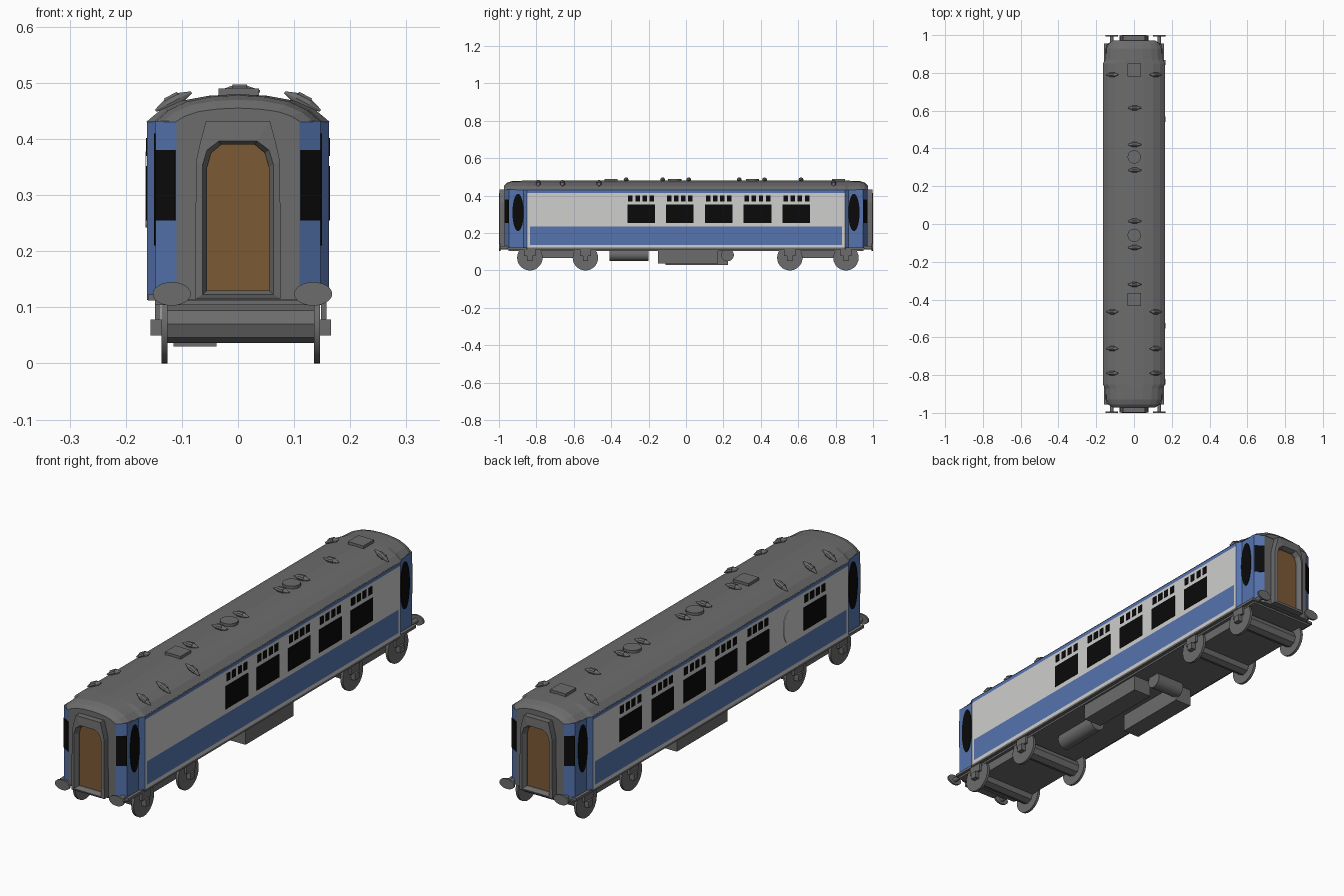
import bpy, bmesh, math
from mathutils import Matrix, Vector

if "Cube" in bpy.data.objects:
    bpy.data.objects.remove(bpy.data.objects["Cube"])


def material(name, rgb):
    m = bpy.data.materials.new(name)
    m.diffuse_color = (*rgb, 1)
    m.use_nodes = True
    m.node_tree.nodes["Principled BSDF"].inputs["Base Color"].default_value = m.diffuse_color
    return m


GREY = material("dark_grey", (0.15, 0.15, 0.15))
CREAM = material("pale_grey", (0.62, 0.62, 0.61))
BLUE = material("blue", (0.09, 0.172, 0.42))
BLACK = material("black", (0.003, 0.003, 0.003))
BROWN = material("brown", (0.2, 0.1, 0.035))


def finish(name, bm, *mats, smooth=False):
    bmesh.ops.recalc_face_normals(bm, faces=bm.faces)
    me = bpy.data.meshes.new(name)
    bm.to_mesh(me)
    bm.free()
    for m in mats:
        me.materials.append(m)
    ob = bpy.data.objects.new(name, me)
    bpy.context.collection.objects.link(ob)
    if smooth:
        bpy.context.view_layer.objects.active = ob
        ob.select_set(True)
        bpy.ops.object.shade_smooth_by_angle(angle=math.radians(35))
        ob.select_set(False)
    return ob


def box(bm, x0, x1, y0, y1, z0, z1):
    c = Vector((x0 + x1, y0 + y1, z0 + z1)) / 2
    bmesh.ops.create_cube(bm, size=1, matrix=Matrix.Translation(c) @ Matrix.Diagonal((x1 - x0, y1 - y0, z1 - z0, 1)))


TURN = {'X': Matrix.Rotation(math.pi / 2, 4, 'Y'), 'Y': Matrix.Rotation(-math.pi / 2, 4, 'X'), 'Z': Matrix.Identity(4)}


def cyl(bm, c, r, depth, axis, seg=24, r2=None, stretch=(1, 1, 1), extra=Matrix.Identity(4)):
    mat = Matrix.Translation(c) @ extra @ Matrix.Diagonal((*stretch, 1)) @ TURN[axis]
    bmesh.ops.create_cone(bm, cap_ends=True, segments=seg, radius1=r, radius2=r if r2 is None else r2,
                          depth=depth, matrix=mat)


def loft(bm, rings, caps=True):
    loops = [[bm.verts.new(p) for p in ring] for ring in rings]
    n = len(loops[0])
    for a, b in zip(loops, loops[1:]):
        for i in range(n):
            bm.faces.new((a[i], a[(i + 1) % n], b[(i + 1) % n], b[i]))
    if caps:
        bm.faces.new(loops[0])
        bm.faces.new(loops[-1])


# body shell: plan outline lofted through the paint levels
quarter = [(0.162, 0.835), (0.162, 0.85), (0.147, 0.87), (0.147, 0.947), (0.11, 0.97)]
half = quarter + [(-x, y) for x, y in reversed(quarter)]
plan = half + [(-x, -y) for x, y in half]
levels = [0.113, 0.122, 0.137, 0.235, 0.415, 0.432]
bm = bmesh.new()
loft(bm, [[(x, y, z) for x, y in plan] for z in levels])
for f in bm.faces:
    c = f.calc_center_median()
    if c.z < 0.122 or len(f.verts) > 4 or abs(c.x) < 0.1:
        f.material_index = 0
    elif abs(c.y) > 0.85 or c.z > 0.415 or (abs(c.y) < 0.83 and 0.137 < c.z < 0.235):
        f.material_index = 2
    else:
        f.material_index = 1
finish("body", bm, GREY, CREAM, BLUE)

# roof with rounded-down ends
prof = [(1, 0), (0.84, 0.022), (0.62, 0.038), (0.32, 0.047), (0, 0.05)]
prof += [(-a, b) for a, b in reversed(prof[:-1])]
ends = [(0.972, 0.112, 0.5), (0.955, 0.135, 0.8), (0.93, 0.147, 0.96), (0.87, 0.152, 1), (0.85, 0.164, 1)]
stations = [(-y, w, s) for y, w, s in ends] + ends[::-1]
bm = bmesh.new()
loft(bm, [[(w * a, y, 0.43 + s * b) for a, b in prof] for y, w, s in stations])
finish("roof", bm, GREY)

# side windows, each with four small lights above
bm = bmesh.new()
right = [-0.24, -0.033, 0.175, 0.382, 0.59]
left = [0.6, 0.388, 0.175, -0.035, -0.245, -0.625]
for side, centres in ((1, right), (-1, left)):
    x0, x1 = sorted((side * 0.160, side * 0.164))
    for y in centres:
        box(bm, x0, x1, y - 0.074, y + 0.074, 0.255, 0.352)
        for k in range(4):
            yk = y - 0.057 + 0.038 * k
            box(bm, x0, x1, yk - 0.012, yk + 0.012, 0.37, 0.402)
finish("side_windows", bm, BLACK)

# oval vestibule windows
bm = bmesh.new()
for sx in (1, -1):
    for sy in (1, -1):
        cyl(bm, (sx * 0.1475, sy * 0.898, 0.31), 1, 0.005, 'X', 28, stretch=(1, 0.03, 0.1))
finish("oval_windows", bm, BLACK)

# pale oval pane on the left side
bm = bmesh.new()
cyl(bm, (-0.1625, -0.45, 0.31), 1, 0.004, 'X', 28, stretch=(1, 0.035, 0.068))
finish("oval_pane", bm, CREAM)

# windows filling the angled corners
bm = bmesh.new()
d = Vector((0.023, 0.037, 0)).normalized() * 0.002
for sx in (1, -1):
    for sy in (1, -1):
        ring = [Vector(p) + o for o in (d, -d) for p in ((0.146, 0.9477, 0), (0.111, 0.9694, 0))]
        ring = [ring[0], ring[1], ring[3], ring[2]]
        loft(bm, [[(sx * p.x, sy * p.y, z) for p in ring] for z in (0.255, 0.38)])
finish("corner_windows", bm, BLACK)

# gangway frames and doors at both ends
outer = [(0.076, 0.115), (0.075, 0.36), (0.067, 0.395), (0.057, 0.432)]
inner = [(0.055, 0.13), (0.055, 0.35), (0.048, 0.375), (0.03, 0.39)]
outer, inner = [p + [(-x, z) for x, z in reversed(p)] for p in (outer, inner)]
mouth = [(x * 1.15, 0.27 + (z - 0.27) * 1.05) for x, z in inner]
bm, door = bmesh.new(), bmesh.new()
for s in (1, -1):
    loft(bm, [[(x, s * y, z) for x, z in p] for p, y in
              ((outer, 0.965), (outer, 0.997), (mouth, 1.0), (inner, 0.985), (inner, 0.965))], caps=False)
    loft(door, [[(x, s * y, z) for x, z in inner] for y in (0.968, 0.975)])
finish("gangway_frames", bm, GREY)
finish("end_doors", door, BROWN)

# torpedo roof ventilators
bm = bmesh.new()


def vent(c, tilt):
    rot = Matrix.Rotation(tilt, 4, 'Y')
    cyl(bm, c, 0.013, 0.026, 'X', 10, extra=rot)
    for s in (1, -1):
        o = Vector(c) + rot @ Vector((s * 0.024, 0, 0))
        cyl(bm, o, 0.011 if s > 0 else 0.002, 0.024, 'X', 10, r2=0.002 if s > 0 else 0.011, extra=rot)


for y in (0.615, 0.42, 0.285, 0.015, -0.125, -0.32):
    vent((0.003, y, 0.485), 0)
for y in (0.79, -0.465, -0.66, -0.79):
    for s in (1, -1):
        vent((s * 0.115, y, 0.467), s * math.radians(27))
finish("roof_vents", bm, GREY)

# roof hatches: two square, two round
bm = bmesh.new()
for y in (0.815, -0.4):
    box(bm, -0.035, 0.037, y - 0.035, y + 0.035, 0.47, 0.49)
for y in (0.355, -0.06):
    cyl(bm, (0.001, y, 0.48), 0.035, 0.02, 'Z', 20)
finish("roof_hatches", bm, GREY)

# underframe and step boards
bm = bmesh.new()
box(bm, -0.16, 0.16, -0.955, 0.955, 0.112, 0.123)
box(bm, -0.148, 0.148, -0.95, 0.95, 0.104, 0.112)
finish("underframe", bm, GREY)

# buffers
bm = bmesh.new()
for x in (-0.118, 0.134):
    for s in (1, -1):
        cyl(bm, (x, s * 0.996, 0.124), 1, 0.008, 'Y', 24, stretch=(0.034, 1, 0.021))
        cyl(bm, (x, s * 0.965, 0.122), 0.01, 0.06, 'Y', 12)
finish("buffers", bm, GREY, smooth=True)

# bogies: wheels, thick axles, axle boxes, frames
wheels, frame = bmesh.new(), bmesh.new()
OFF = 0.005
for pair in ((-0.835, -0.538), (0.555, 0.855)):
    for y in pair:
        cyl(frame, (OFF, y, 0.07), 0.034, 0.262, 'X', 8)
        for s in (1, -1):
            cyl(wheels, (OFF + s * 0.136, y, 0.068), 0.068, 0.011, 'X', 28)
            a, b = sorted((OFF + s * 0.139, OFF + s * 0.161))
            box(frame, a, b, y - 0.014, y + 0.014, 0.05, 0.078)
            a, b = sorted((OFF + s * 0.143, OFF + s * 0.153))
            box(frame, a, b, y - 0.03, y + 0.03, 0.078, 0.112)
    box(frame, OFF - 0.13, OFF + 0.13, pair[0], pair[1], 0.066, 0.105)
finish("wheels", wheels, GREY, smooth=True)
finish("bogie_frames", frame, GREY)

# equipment hanging below the floor
bm = bmesh.new()
box(bm, 0.055, 0.14, -0.15, 0.17, 0.037, 0.113)
box(bm, -0.115, -0.038, -0.11, 0.225, 0.03, 0.113)
finish("battery_boxes", bm, GREY)
bm = bmesh.new()
cyl(bm, (0.03, -0.305, 0.085), 0.035, 0.21, 'Y')
cyl(bm, (0.015, 0.222, 0.083), 0.034, 0.13, 'X')
finish("air_tanks", bm, GREY, smooth=True)
